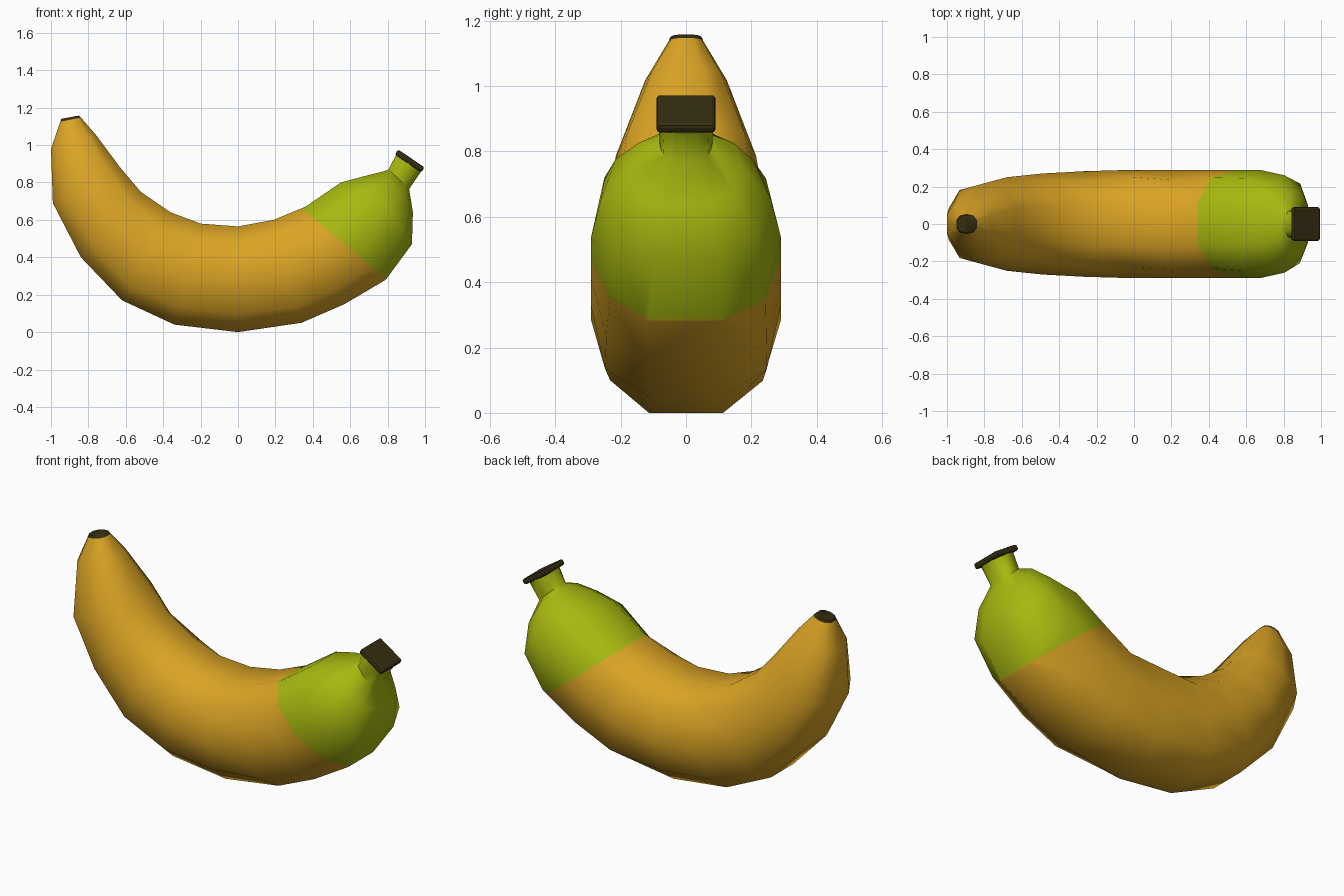
import bpy, bmesh, math, random
from mathutils import Vector

if "Cube" in bpy.data.objects:
    bpy.data.objects.remove(bpy.data.objects["Cube"])

random.seed(4)


def material(name, rgb):
    m = bpy.data.materials.new(name)
    m.diffuse_color = (*rgb, 1)
    m.use_nodes = True
    m.node_tree.nodes["Principled BSDF"].inputs["Base Color"].default_value = m.diffuse_color
    return m


yellow = material("ripe_yellow", (0.70, 0.37, 0.018))
green = material("unripe_green", (0.39, 0.48, 0.005))
dark = material("dark_brown", (0.036, 0.027, 0.006))

# Stations along the fruit: outer x, z, inner x, z, half width
STATIONS = [
    (-.945, 1.14, -.85, 1.158, .048),
    (-.95, 1.125, -.84, 1.147, .054),
    (-1.0, .98, -.76, 1.055, .125),
    (-.99, .69, -.63, .88, .215),
    (-.84, .40, -.52, .75, .25),
    (-.62, .17, -.36, .64, .27),
    (-.34, .04, -.20, .58, .282),
    (0, 0, 0, .565, .29),
    (.34, .05, .19, .60, .29),
    (.57, .15, .36, .67, .29),
    (.79, .28, .55, .80, .29),
    (.93, .47, .68, .835, .26),
    (.935, .64, .78, .86, .175),
    (.915, .765, .805, .87, .08),
    (.978, .857, .845, .948, .085),
]
SIDES = 10


def squared(v):
    return math.copysign(abs(v) ** 0.8, v)


# Banana body: ten-sided rings lofted between outer and inner curves
bm = bmesh.new()
rings = []
for i, (ox, oz, ix, iz, w) in enumerate(STATIONS):
    outer, inner = Vector((ox, 0, oz)), Vector((ix, 0, iz))
    mid, half = (outer + inner) / 2, (inner - outer) / 2
    ring = []
    for k in range(SIDES):
        a = math.pi / 2 + 2 * math.pi * (k + 0.5) / SIDES
        up = squared(math.sin(a) / math.cos(math.pi / SIDES))
        side = squared(math.cos(a))
        # Slight lumps in the skin, away from the silhouette
        lump = random.uniform(-.06, .03) if 3 < i < 12 and abs(up) < .8 and abs(side) < .95 else 0
        ring.append(bm.verts.new(mid + half * up * (1 + lump) + Vector((0, w * side * (1 + lump), 0))))
    rings.append(ring)
for r, s in zip(rings, rings[1:]):
    for k in range(SIDES):
        n = (k + 1) % SIDES
        bm.faces.new((r[k], r[n], s[n], s[k]))
bm.faces.new(rings[0])
bm.faces.new(rings[-1])
bmesh.ops.recalc_face_normals(bm, faces=bm.faces)

# Slanted cut between the yellow skin and the green stem end
point, normal = Vector((.34, 0, .66)), Vector((.38, 0, .46)).normalized()
bmesh.ops.bisect_plane(bm, geom=bm.verts[:] + bm.edges[:] + bm.faces[:],
                       plane_co=point, plane_no=normal)
for f in bm.faces:
    c = f.calc_center_median()
    if c.x < -.5 and c.z > 1.13:
        f.material_index = 2
    elif c.x > .2 and (c - point).dot(normal) > 0:
        f.material_index = 1

mesh = bpy.data.meshes.new("banana_body")
bm.to_mesh(mesh)
bm.free()
body = bpy.data.objects.new("banana_body", mesh)
bpy.context.collection.objects.link(body)
for m in (yellow, green, dark):
    mesh.materials.append(m)
bpy.context.view_layer.objects.active = body
body.select_set(True)
bpy.ops.object.shade_smooth_by_angle(angle=math.radians(60))
body.select_set(False)

# Stem cap: thin tilted slab with rounded corners
bpy.ops.mesh.primitive_cube_add(size=1, location=(.918, 0, .915), rotation=(0, math.radians(34), 0))
cap = bpy.context.object
cap.name = "stem_cap"
cap.scale = (.17, .18, .032)
bpy.ops.object.transform_apply(location=False, rotation=False, scale=True)
cap.data.materials.append(dark)
bevel = cap.modifiers.new("rounded_corners", "BEVEL")
bevel.width = .01
bevel.segments = 2
